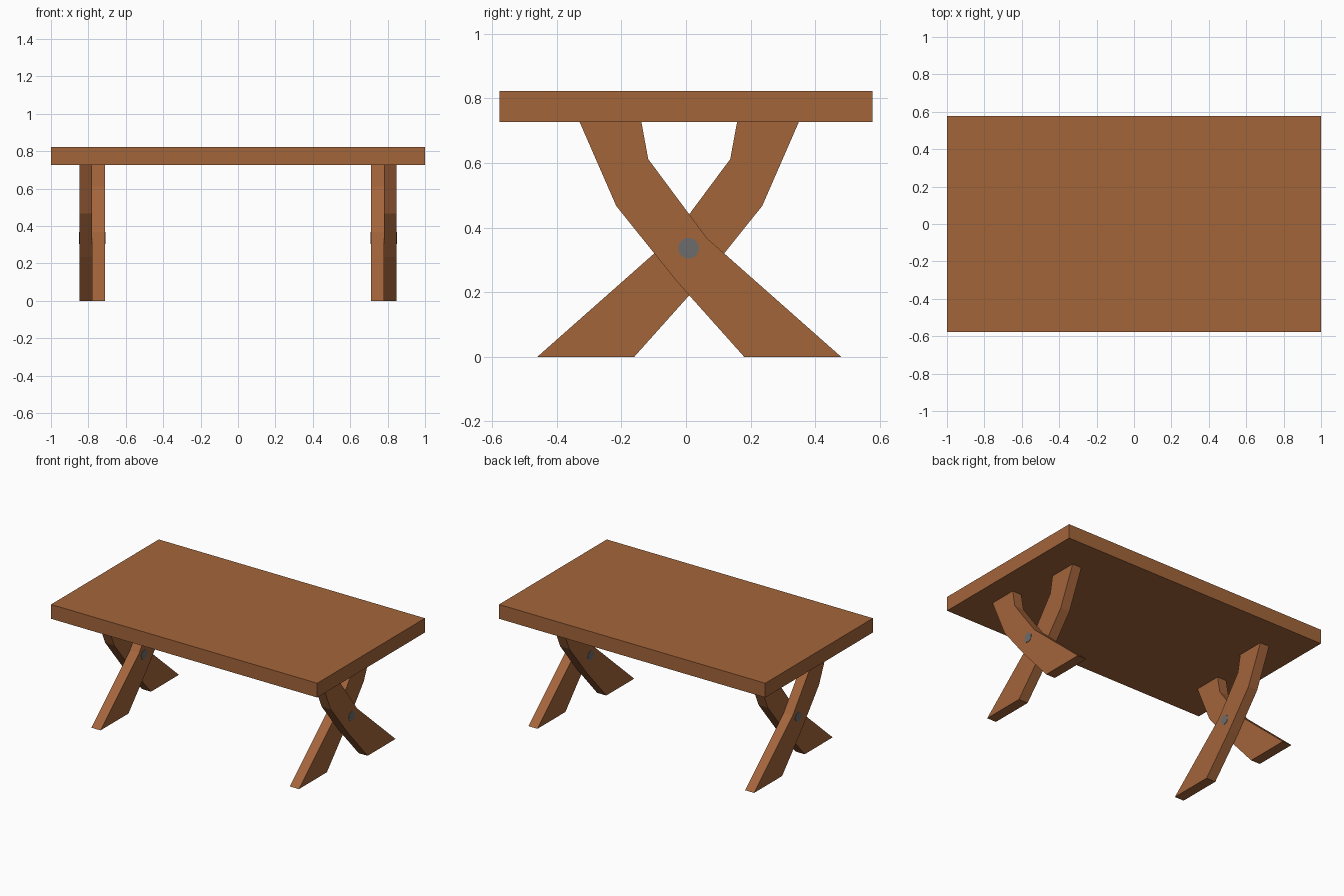
import bpy, bmesh, math

if "Cube" in bpy.data.objects:
    bpy.data.objects.remove(bpy.data.objects["Cube"])


def make_material(name, rgb):
    m = bpy.data.materials.new(name)
    m.diffuse_color = (*rgb, 1)
    m.use_nodes = True
    m.node_tree.nodes["Principled BSDF"].inputs["Base Color"].default_value = m.diffuse_color
    return m


wood = make_material("brown wood", (0.37, 0.13, 0.044))
metal = make_material("grey metal", (0.15, 0.15, 0.15))


def finish(name, bm, mat):
    bmesh.ops.recalc_face_normals(bm, faces=bm.faces[:])
    me = bpy.data.meshes.new(name)
    bm.to_mesh(me)
    bm.free()
    me.materials.append(mat)
    ob = bpy.data.objects.new(name, me)
    bpy.context.collection.objects.link(ob)
    return ob


def plank(name, profile, x0, x1):
    """Extrude a (y, z) outline from x0 to x1."""
    bm = bmesh.new()
    face = bm.faces.new([bm.verts.new((x0, y, z)) for y, z in profile])
    ext = bmesh.ops.extrude_face_region(bm, geom=[face])
    verts = [g for g in ext["geom"] if isinstance(g, bmesh.types.BMVert)]
    bmesh.ops.translate(bm, verts=verts, vec=(x1 - x0, 0, 0))
    return finish(name, bm, wood)


# Table top
plank("table_top", [(-0.578, 0.726), (0.578, 0.726), (0.578, 0.823), (-0.578, 0.823)], -1, 1)

# Crossed curved legs: the same outline, mirrored about the bolt
CENTRE = 0.01
leg = [(-0.329, 0.726), (-0.138, 0.726), (-0.117, 0.612), (0.065, 0.367),
       (0.48, 0), (0.18, 0), (-0.03, 0.235), (-0.216, 0.467)]
mirrored = [(2 * CENTRE - y, z) for y, z in leg]

for side, s in (("left", -1), ("right", 1)):
    plank(side + "_outer_leg", leg, s * 0.78, s * 0.848)
    plank(side + "_inner_leg", mirrored, s * 0.711, s * 0.78)

    # Bolt through the crossing
    bm = bmesh.new()
    bmesh.ops.create_cone(bm, cap_ends=True, segments=24, radius1=0.032, radius2=0.032, depth=0.141)
    bolt = finish(side + "_bolt", bm, metal)
    bolt.rotation_euler = (0, math.pi / 2, 0)
    bolt.location = (s * 0.7795, 0.008, 0.336)
